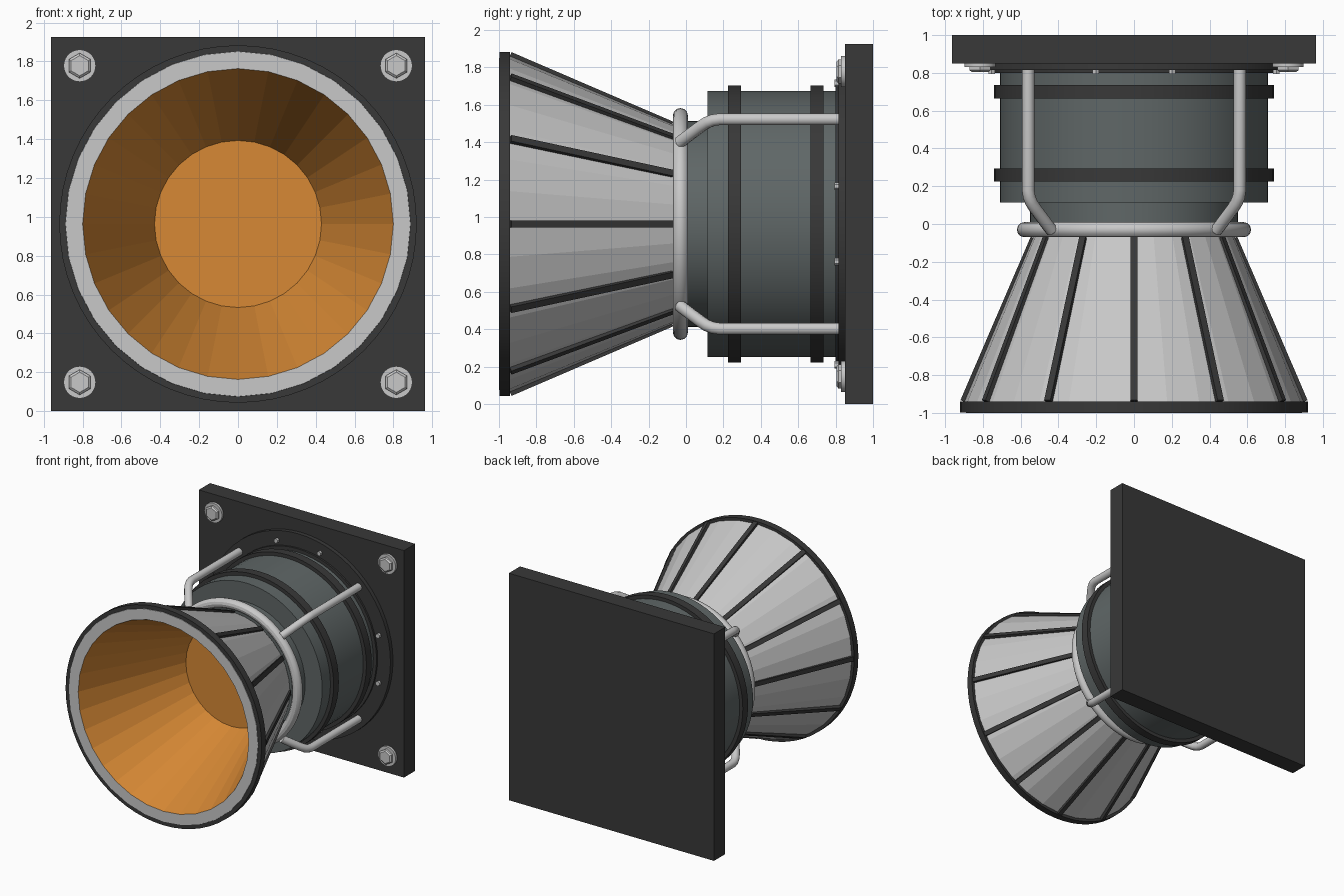
import bpy, bmesh, math
from mathutils import Matrix

if "Cube" in bpy.data.objects:
    bpy.data.objects.remove(bpy.data.objects["Cube"])

CZ = 0.963  # height of the horn axis


def material(name, rgb):
    m = bpy.data.materials.new(name)
    m.diffuse_color = (*rgb, 1)
    m.use_nodes = True
    m.node_tree.nodes["Principled BSDF"].inputs["Base Color"].default_value = m.diffuse_color
    return m


dark = material("dark_rubber", (0.04, 0.04, 0.04))
body = material("grey_green_body", (0.115, 0.135, 0.135))
metal = material("light_metal", (0.58, 0.58, 0.58))
orange = material("orange_lining", (0.68, 0.25, 0.035))


def finish(bm, name, mats, smooth=True):
    bmesh.ops.recalc_face_normals(bm, faces=bm.faces)
    if smooth:
        for f in bm.faces:
            f.smooth = True
        for e in bm.edges:
            e.smooth = e.calc_face_angle(0) < math.radians(30)
    me = bpy.data.meshes.new(name)
    bm.to_mesh(me)
    bm.free()
    for m in mats:
        me.materials.append(m)
    ob = bpy.data.objects.new(name, me)
    bpy.context.collection.objects.link(ob)
    return ob


def lathe(name, prof, mats, n=64, smooth=True, cx=0, cz=CZ, slots=None):
    """Turn a closed (radius, y) profile around a y-parallel axis."""
    bm = bmesh.new()
    rings = []
    for i in range(n):
        a = 2 * math.pi * i / n
        rings.append([bm.verts.new((cx + r * math.sin(a), y, cz + r * math.cos(a)))
                      for r, y in prof])
    k = len(prof)
    for i in range(n):
        p, q = rings[i], rings[(i + 1) % n]
        for j in range(k):
            if prof[j][0] == 0 and prof[(j + 1) % k][0] == 0:
                continue
            f = bm.faces.new((p[j], p[(j + 1) % k], q[(j + 1) % k], q[j]))
            if slots:
                f.material_index = slots[j]
    bmesh.ops.remove_doubles(bm, verts=bm.verts, dist=1e-5)
    return finish(bm, name, mats, smooth)


def disc(r, y0, y1):
    return [(0, y0), (r, y0), (r, y1), (0, y1)]


def tube(r0, r1, y0, y1):
    return [(r0, y0), (r1, y0), (r1, y1), (r0, y1)]


# Square mounting plate
bm = bmesh.new()
bmesh.ops.create_cube(bm, size=1, matrix=Matrix.Translation((0, 0.925, CZ))
                      @ Matrix.Diagonal((1.926, 0.15, 1.926, 1)))
finish(bm, "mounting_plate", [dark], False)

# Flange, collar, drum, neck and bands
lathe("flange", disc(0.86, 0.815, 0.86), [dark])
lathe("flange_collar", disc(0.74, 0.80, 0.82), [dark])
lathe("drum", disc(0.71, 0.115, 0.81), [body])
lathe("neck", disc(0.55, -0.05, 0.13), [body])
for i, y in enumerate((0.225, 0.665)):
    lathe(f"drum_band_{i}", tube(0.69, 0.74, y, y + 0.07), [dark])

# Clamp ring around the throat
ring = [(0.58 + 0.04 * math.cos(t * math.pi / 6), -0.03 + 0.04 * math.sin(t * math.pi / 6))
        for t in range(12)]
lathe("clamp_ring", ring, [metal])

# Faceted horn with orange lining
horn = [(0, -0.06), (0.53, -0.06), (0.903, -0.95), (0.888, -1.0),
        (0.80, -1.0), (0.43, -0.085), (0, -0.085)]
lathe("horn", horn, [metal, orange], 32, False, slots=[0, 0, 0, 0, 1, 1, 0])

# Dark rim around the mouth
lathe("horn_rim", [(0.86, -0.94), (0.92, -0.94), (0.92, -0.997), (0.86, -0.997)], [dark])

# Twelve ribs along the horn
dy, dr = 0.865, -0.372
bm = bmesh.new()
for i in range(12):
    mat = (Matrix.Translation((0, 0, CZ)) @ Matrix.Rotation(i * math.pi / 6, 4, 'Y')
           @ Matrix.Translation((0, -0.506, 0.719)) @ Matrix.Rotation(math.atan2(dr, dy), 4, 'X')
           @ Matrix.Diagonal((0.038, math.hypot(dy, dr), 0.03, 1)))
    bmesh.ops.create_cube(bm, size=1, matrix=mat)
finish(bm, "horn_ribs", [dark], False)

# Four bent support rods
path = [(0.56, 0.82), (0.56, 0.18), (0.555, 0.145), (0.543, 0.113),
        (0.522, 0.08), (0.455, -0.01), (0.435, -0.035)]
for sx in (-1, 1):
    for sz in (-1, 1):
        cu = bpy.data.curves.new("support_rod", 'CURVE')
        cu.dimensions = '3D'
        cu.bevel_depth = 0.033
        cu.bevel_resolution = 3
        cu.use_fill_caps = True
        sp = cu.splines.new('POLY')
        sp.points.add(len(path) - 1)
        for p, (u, y) in zip(sp.points, path):
            p.co = (sx * u, y, CZ + sz * u, 1)
        sp.use_smooth = True
        cu.materials.append(metal)
        ob = bpy.data.objects.new("support_rod", cu)
        bpy.context.collection.objects.link(ob)
        bpy.ops.object.select_all(action='DESELECT')
        ob.select_set(True)
        bpy.context.view_layer.objects.active = ob
        bpy.ops.object.convert(target='MESH')

# Corner bolts: washer and hex head with a raised top
hexagon = [(0, 0.84), (0.065, 0.84), (0.065, 0.815), (0.052, 0.805), (0, 0.805)]
for sx in (-1, 1):
    for sz in (-1, 1):
        x, z = sx * 0.815, CZ + sz * 0.815
        lathe("corner_washer", disc(0.083, 0.83, 0.855), [metal], 32, True, x, z)
        lathe("corner_bolt", hexagon, [metal], 6, False, x, z)

# Small flange screws
for i in range(12):
    a = math.radians(15 + 30 * i)
    lathe("flange_screw", disc(0.02, 0.795, 0.82), [metal if i % 3 != 1 else dark], 6, False,
          0.78 * math.sin(a), CZ + 0.78 * math.cos(a))
